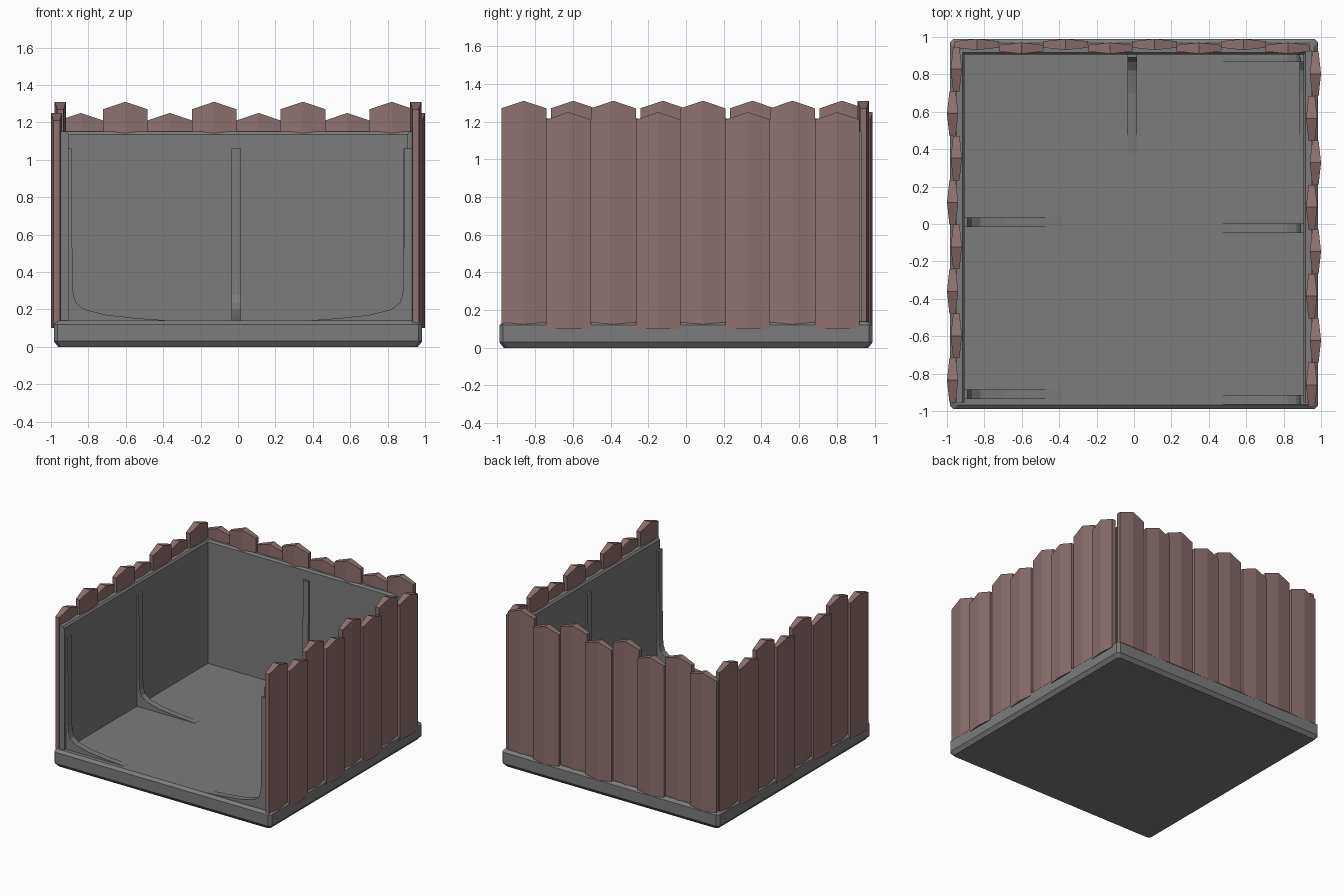
import bpy, bmesh

if "Cube" in bpy.data.objects:
    bpy.data.objects.remove(bpy.data.objects["Cube"])

def material(name, rgb):
    m = bpy.data.materials.new(name)
    m.diffuse_color = (*rgb, 1)
    m.use_nodes = True
    m.node_tree.nodes["Principled BSDF"].inputs["Base Color"].default_value = m.diffuse_color
    return m

GREY = material("stone grey", (0.20, 0.20, 0.20))
BROWN = material("dusty brown", (0.265, 0.165, 0.16))

# Wall frames: u runs along the wall, d is distance outwards from the centre
FRAMES = {
    "right": lambda u, d, z: (d, u, z),
    "left": lambda u, d, z: (-d, u, z),
    "back": lambda u, d, z: (u, d, z),
}

def finish(bm, name, mat):
    bmesh.ops.recalc_face_normals(bm, faces=bm.faces)
    me = bpy.data.meshes.new(name)
    bm.to_mesh(me)
    bm.free()
    me.materials.append(mat)
    ob = bpy.data.objects.new(name, me)
    bpy.context.collection.objects.link(ob)
    return ob

def loft(name, rings, mat):
    """Skin a stack of closed rings and cap both ends."""
    bm = bmesh.new()
    vs = [[bm.verts.new(p) for p in r] for r in rings]
    n = len(vs[0])
    for a, b in zip(vs, vs[1:]):
        for i in range(n):
            bm.faces.new((a[i], a[(i + 1) % n], b[(i + 1) % n], b[i]))
    bm.faces.new(vs[0])
    bm.faces.new(vs[-1])
    return finish(bm, name, mat)

def rect(x, y, z, c=0.02):
    return [(-x, -y + c, z), (-x + c, -y, z), (x - c, -y, z), (x, -y + c, z),
            (x, y - c, z), (x - c, y, z), (-x + c, y, z), (-x, y - c, z)]

# Chamfered floor slab
loft("floor_slab", [rect(0.962, 0.967, 0), rect(0.985, 0.99, 0.03),
                    rect(0.985, 0.99, 0.12), rect(0.962, 0.967, 0.14)], GREY)

# Inner wall panels with a small bevelled top
def panel(side, u0, u1, d0, d1):
    f = FRAMES[side]
    def ring(z, inset):
        a, b = d0 + inset, d1
        return [f(u0, a, z), f(u1, a, z), f(u1, b, z), f(u0, b, z)]
    loft(side + "_panel", [ring(0.10, 0), ring(1.135, 0), ring(1.15, 0.012)], GREY)

panel("right", -0.955, 0.93, 0.905, 0.95)
panel("left", -0.955, 0.93, 0.905, 0.95)
panel("back", -0.93, 0.93, 0.905, 0.945)

# Support ribs that sweep from the wall onto the floor
RIB = [(0.93, 1.06), (0.89, 1.06), (0.885, 0.36), (0.88, 0.28), (0.865, 0.235),
       (0.82, 0.20), (0.70, 0.17), (0.53, 0.152), (0.38, 0.141),
       (0.38, 0.13), (0.93, 0.13)]

def rib(side, u, w=0.05):
    f = FRAMES[side]
    loft(side + "_rib", [[f(u + s * w / 2, d, z) for d, z in RIB] for s in (-1, 1)], GREY)

rib("back", -0.01)
rib("back", 0.90, 0.03)
rib("left", 0.01)
rib("left", -0.91)
rib("right", -0.022)
rib("right", -0.94)
rib("right", 0.89)

# Pointed planks: hexagonal section, peaked top
def plank(side, u, d_in, d_out, peak, w=0.238):
    f = FRAMES[side]
    mid, e, h = (d_in + d_out) / 2, 0.017, w / 2
    sec = [(-h, mid - e, peak - 0.04), (0, d_in, peak), (h, mid - e, peak - 0.04),
           (h, mid + e, peak - 0.04), (0, d_out, peak), (-h, mid + e, peak - 0.04)]
    bm = bmesh.new()
    lo = [bm.verts.new(f(u + a, d, 0.10)) for a, d, z in sec]
    hi = [bm.verts.new(f(u + a, d, z)) for a, d, z in sec]
    for i in range(6):
        j = (i + 1) % 6
        bm.faces.new((lo[i], lo[j], hi[j], hi[i]))
    for v in (lo, hi):
        bm.faces.new((v[0], v[1], v[4], v[5]))
        bm.faces.new((v[1], v[2], v[3], v[4]))
    finish(bm, side + "_plank", BROWN)

# Eight planks per wall, alternating tall and short (short ones sit further out)
for side, start, first_tall, d in (("right", -0.86, 0, 0.92),
                                   ("left", -0.835, 1, 0.92),
                                   ("back", -0.84, 1, 0.91)):
    for i in range(8):
        u = start + 0.2375 * i
        if i % 2 == first_tall:
            plank(side, u, d, d + 0.06, 1.31)
        else:
            plank(side, u, d + 0.02, d + 0.08, 1.25)
